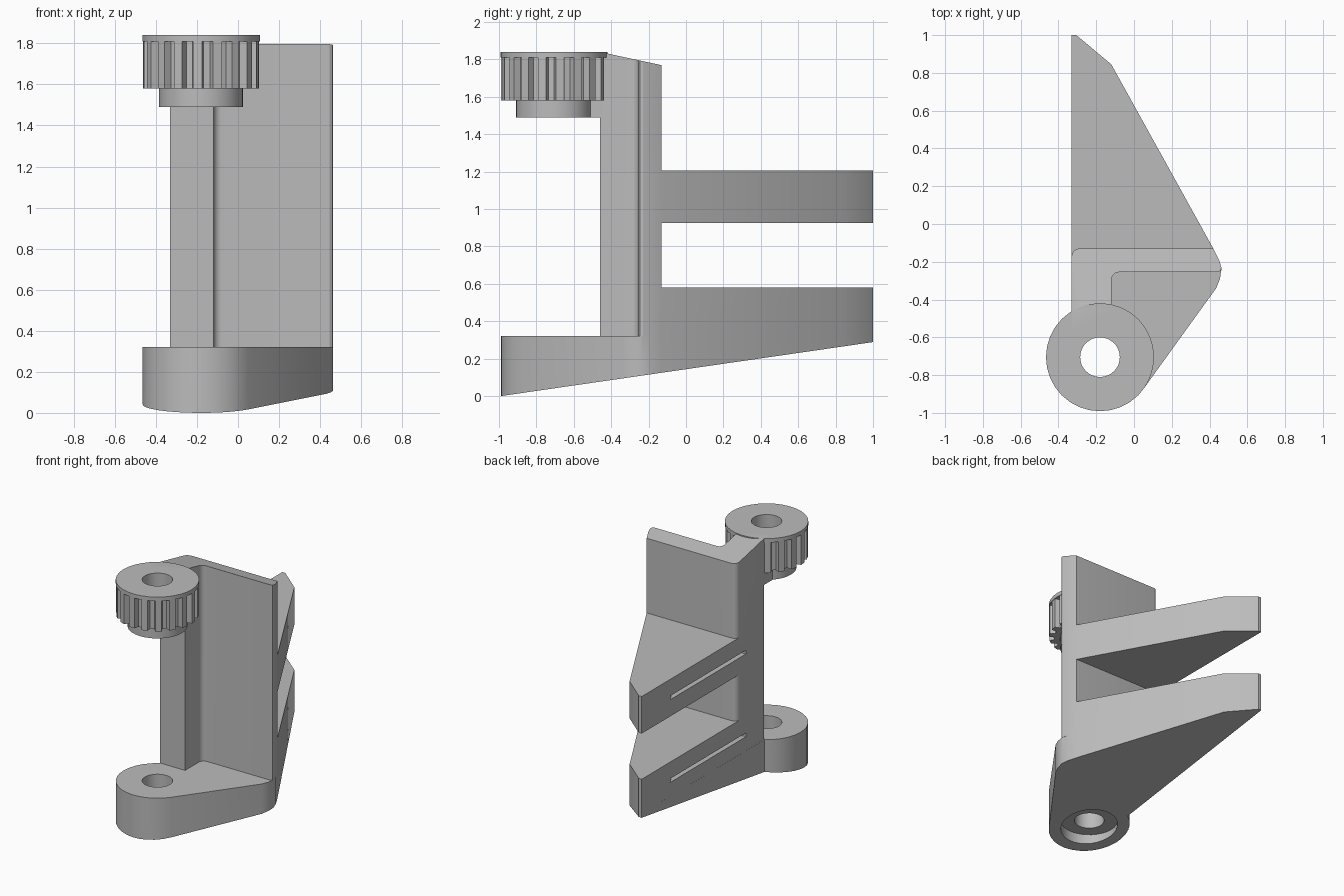
import bpy, bmesh
from math import sin, cos, radians, tau

old = bpy.data.objects.get("Cube")
if old:
    bpy.data.objects.remove(old, do_unlink=True)

grey = bpy.data.materials.new("plain grey")
grey.use_nodes = True
colour = (0.5, 0.5, 0.5, 1)
grey.diffuse_color = colour
grey.node_tree.nodes["Principled BSDF"].inputs["Base Color"].default_value = colour

CX, CY = -0.18, -0.705          # axis of the two round ends
LEFT, BACK = -0.33, -0.13       # flat side and rear face of the wall


def arc(cx, cy, r, start, end, steps):
    angles = [radians(start + (end - start) * i / steps) for i in range(steps + 1)]
    return [(cx + r * cos(a), cy + r * sin(a)) for a in angles]


def prism(name, outline, bottom, top):
    """Extrude an outline; bottom and top are heights or functions of y."""
    def height(h, y):
        return h(y) if callable(h) else h
    bm = bmesh.new()
    low = [bm.verts.new((x, y, height(bottom, y))) for x, y in outline]
    high = [bm.verts.new((x, y, height(top, y))) for x, y in outline]
    bm.faces.new(low[::-1])
    bm.faces.new(high)
    for i in range(len(low)):
        j = (i + 1) % len(low)
        bm.faces.new((low[i], low[j], high[j], high[i]))
    bmesh.ops.recalc_face_normals(bm, faces=bm.faces)
    mesh = bpy.data.meshes.new(name)
    bm.to_mesh(mesh)
    bm.free()
    mesh.materials.append(grey)
    obj = bpy.data.objects.new(name, mesh)
    bpy.context.collection.objects.link(obj)
    return obj


def disc(name, r, bottom, top):
    return prism(name, arc(CX, CY, r, 0, 360, 32)[:-1], bottom, top)


def combine(target, other, operation):
    mod = target.modifiers.new("join", "BOOLEAN")
    mod.operation, mod.solver, mod.object = operation, "EXACT", other
    graph = bpy.context.evaluated_depsgraph_get()
    mesh = bpy.data.meshes.new_from_object(target.evaluated_get(graph))
    target.modifiers.clear()
    target.data = mesh
    bpy.data.objects.remove(other, do_unlink=True)


def underside(y):
    return 0.145 * (y + 0.99)


def wall_top(y):
    return 1.84 - 0.215 * (y + 0.46)


# Base plate: round front end, rounded right corner, long triangular tail
corner = [(0.435, -0.34), (0.455, -0.29), (0.463, -0.24), (0.45, -0.19), (0.42, BACK)]
tail = [(-0.12, 0.845), (-0.305, 1.0), (LEFT, 1.0)]
bracket = prism("bracket", arc(CX, CY, 0.285, 122, 324, 18) + corner + tail, underside, 0.32)

# Upright L-shaped wall with filleted corners
wall = ([(LEFT, -0.46), (-0.12, -0.46)]
        + arc(-0.08, -0.295, 0.04, 180, 90, 5)
        + [(0.445, -0.255), (0.46, -0.245), (0.463, -0.23), (0.45, -0.19), (0.42, BACK)]
        + arc(LEFT + 0.04, BACK - 0.04, 0.04, 90, 180, 5))
parts = [prism("upright_wall", wall, 0.32, wall_top)]

# Two triangular rear arms
arm = [(LEFT, -0.17), (-0.28, -0.19), (0.38, -0.19), (0.42, BACK)] + tail
parts.append(prism("lower_arm", arm, 0.32, 0.58))
parts.append(prism("upper_arm", arm, 0.925, 1.205))

# Toothed wheel with neck and flange
teeth = []
count = 18
for i in range(count):
    for r, step in ((0.245, 0.0), (0.283, 0.1), (0.283, 0.55), (0.245, 0.65)):
        a = tau * (i + step) / count
        teeth.append((CX + r * cos(a), CY + r * sin(a)))
parts.append(disc("wheel_neck", 0.205, 1.49, 1.6))
parts.append(prism("wheel_teeth", teeth, 1.58, 1.82))
parts.append(disc("wheel_flange", 0.286, 1.81, 1.84))

# Bridge from the wall to the wheel
bridge = [(LEFT, -0.56), (-0.12, -0.56), (-0.12, -0.46), (LEFT, -0.46)]
parts.append(prism("wheel_bridge", bridge, 1.49, 1.84))

for part in parts:
    combine(bracket, part, "UNION")

# Bore through both ends, recess underneath, slits in the flat side of the arms
cutters = [disc("bore", 0.105, -0.2, 2.1), disc("recess", 0.2, -0.2, 0.09)]
slit = [(LEFT - 0.05, -0.26), (LEFT + 0.2, -0.2), (LEFT + 0.2, 0.3), (LEFT - 0.05, 0.75)]
for z in (0.44, 1.065):
    cutters.append(prism("slit", slit, z - 0.014, z + 0.014))
for cutter in cutters:
    combine(bracket, cutter, "DIFFERENCE")

# Smooth round sides, sharp edges
bpy.ops.object.select_all(action="DESELECT")
bracket.select_set(True)
bpy.context.view_layer.objects.active = bracket
bpy.ops.object.shade_smooth_by_angle(angle=radians(25))
